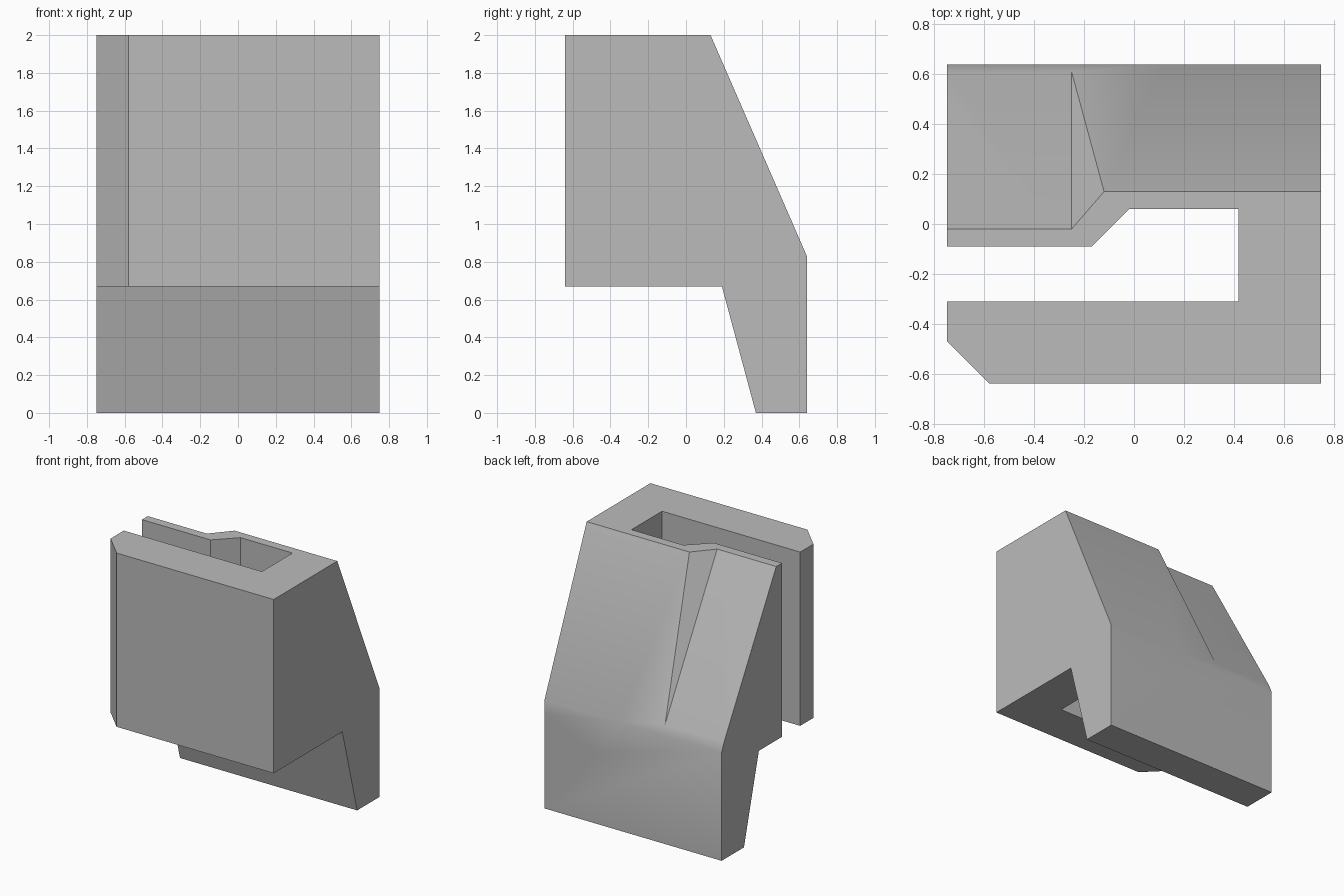
import bpy, bmesh, math
from mathutils import Vector

if "Cube" in bpy.data.objects:
    bpy.data.objects.remove(bpy.data.objects["Cube"], do_unlink=True)


def add_object(name, bm):
    bmesh.ops.recalc_face_normals(bm, faces=bm.faces[:])
    mesh = bpy.data.meshes.new(name)
    bm.to_mesh(mesh)
    bm.free()
    obj = bpy.data.objects.new(name, mesh)
    bpy.context.collection.objects.link(obj)
    return obj


def prism(name, points, direction):
    """Extrude a closed outline along a direction."""
    bm = bmesh.new()
    face = bm.faces.new([bm.verts.new(p) for p in points])
    result = bmesh.ops.extrude_face_region(bm, geom=[face])
    moved = [v for v in result["geom"] if isinstance(v, bmesh.types.BMVert)]
    bmesh.ops.translate(bm, verts=moved, vec=direction)
    return add_object(name, bm)


def hull(name, points):
    bm = bmesh.new()
    verts = [bm.verts.new(p) for p in points]
    bmesh.ops.convex_hull(bm, input=verts)
    loose = [v for v in bm.verts if not v.link_faces]
    bmesh.ops.delete(bm, geom=loose, context="VERTS")
    return add_object(name, bm)


def combine(obj, cutter, operation):
    cutter.hide_render = True
    mod = obj.modifiers.new(operation.lower(), "BOOLEAN")
    mod.operation, mod.solver, mod.object = operation, "EXACT", cutter
    graph = bpy.context.evaluated_depsgraph_get()
    mesh = bpy.data.meshes.new_from_object(obj.evaluated_get(graph))
    obj.modifiers.clear()
    obj.data = mesh
    bpy.data.objects.remove(cutter, do_unlink=True)


# Hooked plan outline with the open slot, extruded past the full height
plan = [(-0.75, -0.47), (-0.58, -0.64), (0.75, -0.64), (0.75, 0.64),
        (-0.75, 0.64), (-0.75, -0.09), (-0.17, -0.09), (-0.02, 0.06),
        (0.42, 0.06), (0.42, -0.31), (-0.75, -0.31)]
block = prism("slotted_block", [(x, y, -0.1) for x, y in plan], (0, 0, 2.2))

# Side profile with sloped back and lower tail
side = [(-0.8, 0.67), (0.19, 0.67), (0.37, 0), (0.64, 0),
        (0.64, 0.83), (0.13, 2), (-0.8, 2)]
profile = prism("side_profile", [(-1, y, z) for y, z in side], (2, 0, 0))
combine(block, profile, "INTERSECT")

# Tapered relief on the back slope beside the slot opening
foot = Vector((-0.25, 0.61, 0.899))
inner = foot + 1.1 * (Vector((-0.25, -0.02, 2)) - foot)
outer = foot + 1.1 * (Vector((-0.12, 0.13, 2)) - foot)
relief = hull("relief", [foot, inner, outer, (-0.85, foot.y, foot.z),
                         (-0.85, inner.y, inner.z), (-0.85, 0.9, 2.2)])
combine(block, relief, "DIFFERENCE")

# Plain grey finish
grey = bpy.data.materials.new("grey")
grey.use_nodes = True
color = (0.5, 0.5, 0.5, 1)
grey.diffuse_color = color
grey.node_tree.nodes["Principled BSDF"].inputs["Base Color"].default_value = color
block.data.materials.clear()
block.data.materials.append(grey)
for poly in block.data.polygons:
    poly.material_index = 0

bpy.ops.object.select_all(action="DESELECT")
block.select_set(True)
bpy.context.view_layer.objects.active = block
bpy.ops.object.shade_smooth_by_angle(angle=math.radians(30))
